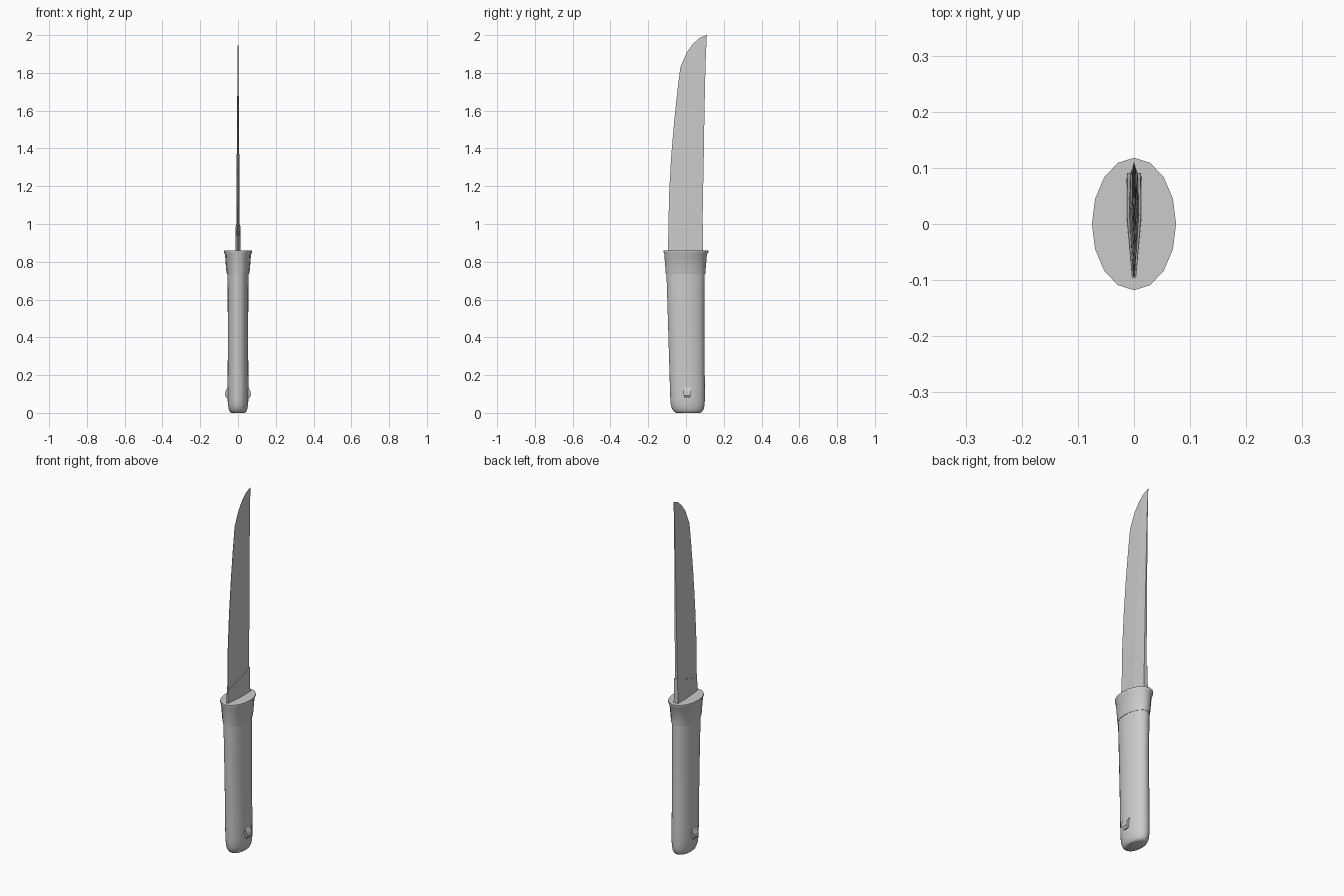
import bpy, bmesh, math

if "Cube" in bpy.data.objects:
    bpy.data.objects.remove(bpy.data.objects["Cube"])

grey = bpy.data.materials.new("plain grey")
grey.use_nodes = True
colour = (0.6, 0.6, 0.6, 1)
grey.diffuse_color = colour
grey.node_tree.nodes["Principled BSDF"].inputs["Base Color"].default_value = colour


def loft(name, rings, smooth=None):
    """Skin a list of equal-length point rings and cap both ends."""
    bm = bmesh.new()
    rows = [[bm.verts.new(p) for p in ring] for ring in rings]
    n = len(rows[0])
    for low, high in zip(rows, rows[1:]):
        for i in range(n):
            j = (i + 1) % n
            bm.faces.new((low[i], low[j], high[j], high[i]))
    bm.faces.new(rows[0][::-1])
    bm.faces.new(rows[-1])
    bmesh.ops.recalc_face_normals(bm, faces=bm.faces)
    mesh = bpy.data.meshes.new(name)
    bm.to_mesh(mesh)
    bm.free()
    mesh.materials.append(grey)
    obj = bpy.data.objects.new(name, mesh)
    bpy.context.collection.objects.link(obj)
    if smooth:
        bpy.ops.object.select_all(action="DESELECT")
        obj.select_set(True)
        bpy.context.view_layer.objects.active = obj
        bpy.ops.object.shade_smooth_by_angle(angle=math.radians(smooth))
    return obj


def oval(z, half_x, y0, y1, sides):
    turn = 2 * math.pi / sides
    return [(half_x * math.cos(i * turn),
             (y0 + y1) / 2 + (y1 - y0) / 2 * math.sin(i * turn), z)
            for i in range(sides)]


# Handle with rounded butt: height, half width, front, back
handle = [(0, .036, -.052, .076), (.006, .043, -.062, .086),
          (.02, .049, -.073, .094), (.04, .053, -.080, .098),
          (.07, .055, -.083, .100), (.13, .056, -.085, .100),
          (.3, .054, -.090, .098), (.5, .054, -.096, .097),
          (.76, .056, -.104, .099)]
loft("handle", [oval(*r, 24) for r in handle], 40)

# Flared collar at the top of the handle
collar = [(.735, .058, -.107, .102), (.75, .062, -.108, .103),
          (.84, .069, -.115, .111), (.85, .075, -.118, .118),
          (.86, .075, -.118, .118)]
loft("collar", [oval(*r, 16) for r in collar], 40)


# Blade: height, edge, spine, thickness scale
def section(z_edge, z_spine, edge, spine, t):
    mid = edge + (spine - edge) * .6
    z_mid = z_edge + (z_spine - z_edge) * .6
    return [(.002 * t, edge, z_edge), (.010 * t, mid, z_mid),
            (.008 * t, spine, z_spine), (-.008 * t, spine, z_spine),
            (-.010 * t, mid, z_mid), (-.002 * t, edge, z_edge)]


blade = [(.84, -.095, .085, 1), (1.15, -.090, .090, .85),
         (1.35, -.079, .094, .68), (1.55, -.062, .097, .5),
         (1.70, -.046, .100, .38), (1.83, -.030, .103, .27),
         (1.91, .005, .106, .18), (1.955, .038, .108, .12),
         (1.985, .072, .109, .07), (2.0, .108, .111, .03)]
loft("blade", [section(z, z, e, s, t) for z, e, s, t in blade])

# Thicker blade base with a slanted upper end
foot = [(.004, -.095), (.014, .015), (.013, .091)]
outline = foot + [(-x, y) for x, y in foot[::-1]]
loft("blade_base", [[(x, y, .84) for x, y in outline],
                    [(x * .9, y, .965 + y * .35) for x, y in outline]])

# Small catch on each side near the butt
for side, word in ((1, "left"), (-1, "right")):
    catch = [(.078, .052, .060, .014), (.092, .052, .069, .018),
             (.112, .052, .067, .021), (.135, .050, .056, .024)]
    loft(word + "_catch", [[(side * a, .006 - w, z), (side * b, .006 - w, z),
                            (side * b, .006 + w, z), (side * a, .006 + w, z)]
                           for z, a, b, w in catch])
